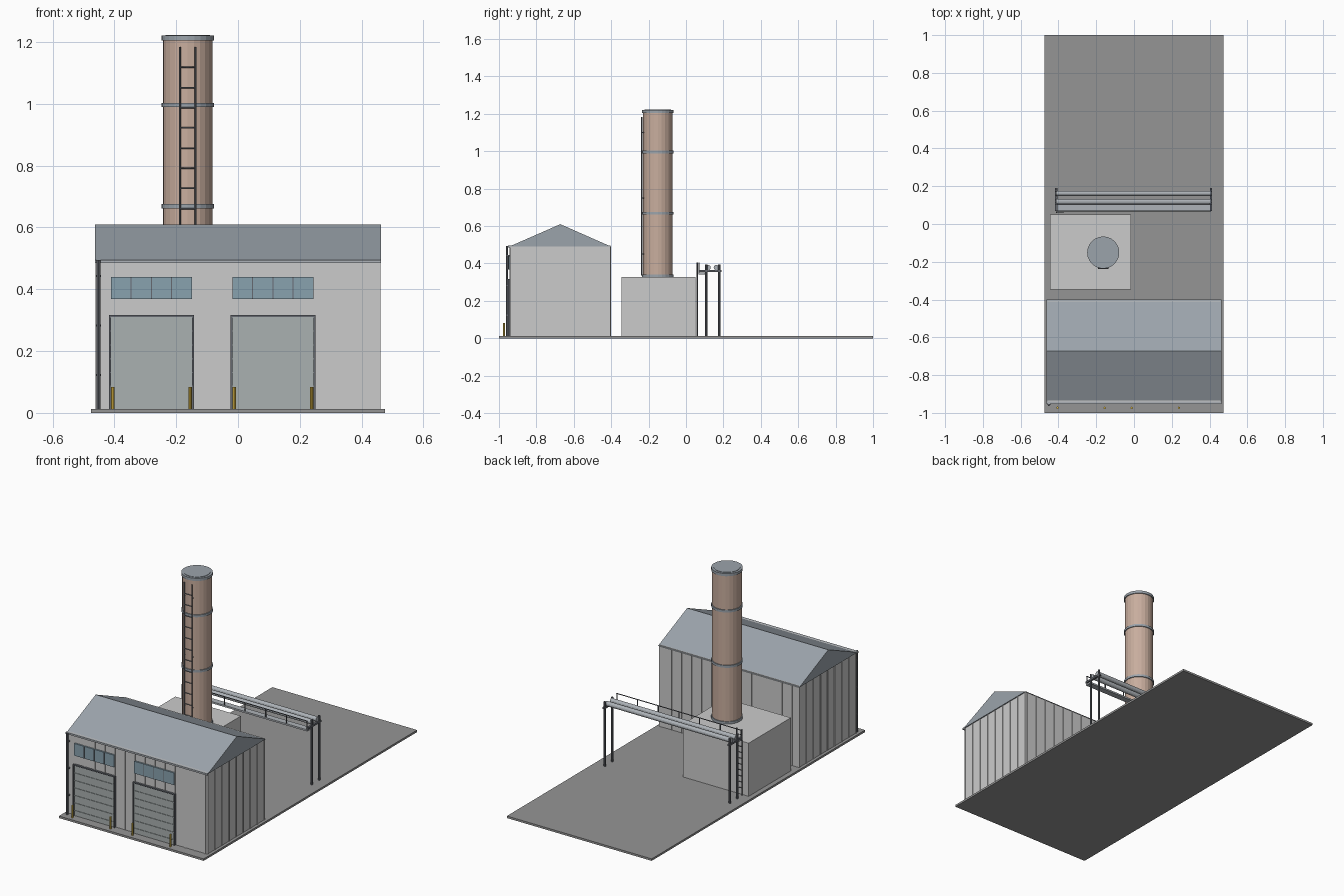
import bpy, bmesh, math
from mathutils import Vector

if "Cube" in bpy.data.objects:
    bpy.data.objects.remove(bpy.data.objects["Cube"])


def mat(name, r, g, b):
    m = bpy.data.materials.new(name)
    m.diffuse_color = (r, g, b, 1)
    m.use_nodes = True
    m.node_tree.nodes["Principled BSDF"].inputs["Base Color"].default_value = m.diffuse_color
    return m


CONCRETE = mat("concrete", .30, .30, .30)
WALL = mat("wall_sheet", .55, .56, .58)
ROOF = mat("roof_sheet", .33, .37, .41)
DOOR = mat("door_sheet", .40, .44, .44)
GLASS = mat("glass", .25, .36, .43)
STEEL = mat("steel", .13, .14, .16)
BRICK = mat("stack_clay", .58, .42, .34)
YELLOW = mat("yellow", .75, .50, .06)
PIPE = mat("pipe_metal", .42, .45, .48)


class Part:
    """Collects simple solids into one named object."""

    def __init__(self, name, material):
        self.name, self.material, self.bm = name, material, bmesh.new()

    def box(self, x0, x1, y0, y1, z0, z1):
        vs = bmesh.ops.create_cube(self.bm, size=1)["verts"]
        for v in vs:
            v.co = ((x0 + x1) / 2 + v.co.x * (x1 - x0),
                    (y0 + y1) / 2 + v.co.y * (y1 - y0),
                    (z0 + z1) / 2 + v.co.z * (z1 - z0))
        return self

    def rod(self, a, b, r, n=8):
        a, b = Vector(a), Vector(b)
        vs = bmesh.ops.create_cone(self.bm, cap_ends=True, segments=n, radius1=r,
                                   radius2=r, depth=(b - a).length)["verts"]
        rot = (b - a).to_track_quat('Z', 'Y')
        for v in vs:
            v.co = rot @ v.co + (a + b) / 2
        return self

    def done(self):
        me = bpy.data.meshes.new(self.name)
        bmesh.ops.recalc_face_normals(self.bm, faces=self.bm.faces)
        self.bm.to_mesh(me)
        self.bm.free()
        me.materials.append(self.material)
        ob = bpy.data.objects.new(self.name, me)
        bpy.context.collection.objects.link(ob)
        return ob


def ladder(name, x0, x1, y, z0, z1, step, r=.0035):
    p = Part(name, STEEL)
    for x in (x0, x1):
        p.rod((x, y, z0), (x, y, z1), r)
    z = z1 - step
    while z > z0 + .01:
        p.rod((x0, y, z), (x1, y, z), r * .7, 6)
        z -= step
    p.done()


G = .012  # ground level
Part("ground_slab", CONCRETE).box(-.475, .475, -1, 1, 0, G).done()

# Shed walls with standing ribs
X, Y0, Y1, EAVE = .457, -.94, -.405, .495
Part("shed_walls", WALL).box(-X, X, Y0, Y1, G, EAVE).done()
ribs = Part("wall_ribs", WALL)
for k in range(-5, 9):
    x = -.0825 + .0659 * k
    ribs.box(x - .002, x + .002, Y0 - .004, Y0, G, EAVE - .005)
    ribs.box(x - .002, x + .002, Y1, Y1 + .004, G, EAVE - .005)
for k in range(9):
    y = Y0 + .004 + .0659 * k
    for s in (-X - .002, X + .002):
        ribs.box(s - .002, s + .002, y - .002, y + .002, G, EAVE - .005)
ribs.done()

# Gable roof: triangular prism along x
roof = Part("gable_roof", ROOF)
ends = [[roof.bm.verts.new((x, y, z)) for y, z in ((-.946, .49), (-.40, .49), (-.672, .61))]
        for x in (-.463, .463)]
for e in ends:
    roof.bm.faces.new(e)
for i in range(3):
    j = (i + 1) % 3
    roof.bm.faces.new((ends[0][i], ends[0][j], ends[1][j], ends[1][i]))
roof.done()

# Gutter and downpipe
Part("front_gutter", PIPE).box(-.463, .463, -.953, -.94, .485, .495).done()
dp = Part("downpipe", STEEL)
dp.rod((-.451, -.957, G), (-.451, -.957, .494), .0065)
for z in (.12, .28, .44):
    dp.box(-.459, -.443, -.958, -.94, z, z + .006)
dp.done()

# Roller doors, high windows and bollards for both bays
doors = Part("roller_doors", DOOR)
frames = Part("door_frames", STEEL)
windows = Part("windows", GLASS)
mullions = Part("window_mullions", STEEL)
bollards = Part("bollards", YELLOW)
for c in (-.28, .113):
    h = .137
    doors.box(c - h + .005, c + h - .005, -.947, -.94, G, .31)
    for k in range(7):
        z = .042 + .0445 * k
        doors.box(c - h + .005, c + h - .005, -.95, -.946, z - .002, z + .002)
    for s in (-1, 1):
        x = c + s * (h - .003)
        frames.box(x - .003, x + .003, -.953, -.94, G, .316)
        x = c + s * .125
        bollards.rod((x, -.973, G), (x, -.973, .083), .006, 10)
    frames.box(c - h, c + h, -.953, -.94, .31, .316)
    windows.box(c - .131, c + .131, -.949, -.94, .368, .44)
    for k in range(1, 4):
        x = c - .131 + .0655 * k
        mullions.box(x - .0015, x + .0015, -.951, -.949, .368, .44)
for p in (doors, frames, windows, mullions, bollards):
    p.done()

# Plant block and chimney stack
Part("plant_block", WALL).box(-.446, -.016, -.346, .05, G, .327).done()
CX, CY = -.163, -.151
Part("chimney_shaft", BRICK).rod((CX, CY, .325), (CX, CY, 1.215), .08, 24).done()
bands = Part("chimney_bands", ROOF)
for z, h in ((.334, .014), (.668, .014), (.996, .014), (1.212, .016)):
    bands.rod((CX, CY, z - h / 2), (CX, CY, z + h / 2), .085, 24)
bands.done()
Part("chimney_mouth", ROOF).rod((CX, CY, 1.2), (CX, CY, 1.222), .072, 24).done()
ladder("chimney_ladder", -.188, -.137, -.236, .335, 1.183, .0653)
brackets = Part("ladder_brackets", STEEL)
for z in (.45, .75, 1.1):
    for x in (-.188, -.137):
        brackets.rod((x, -.236, z), (x, -.22, z), .0025, 6)
brackets.done()

# Pipe rack: end frames, pipes, walkway and handrail
rack = Part("pipe_rack_frame", STEEL)
for x in (-.412, .408):
    for y in (.108, .178):
        rack.rod((x, y, G), (x, y, .395), .006)
    rack.box(x - .006, x + .006, .068, .19, .354, .365)
rack.done()
pipes = Part("rack_pipes", PIPE)
for y in (.118, .162):
    pipes.rod((-.412, y, .378), (.408, y, .378), .014, 12)
pipes.done()
Part("walkway", PIPE).box(-.412, .408, .066, .102, .342, .352).done()
rail = Part("walkway_handrail", STEEL)
rail.rod((-.412, .069, .402), (.408, .069, .402), .003, 6)
for k in range(7):
    x = -.409 + .1357 * k
    rail.rod((x, .069, .35), (x, .069, .402), .003, 6)
rail.done()
ladder("walkway_ladder", -.41, -.375, .06, G, .405, .035, .003)
